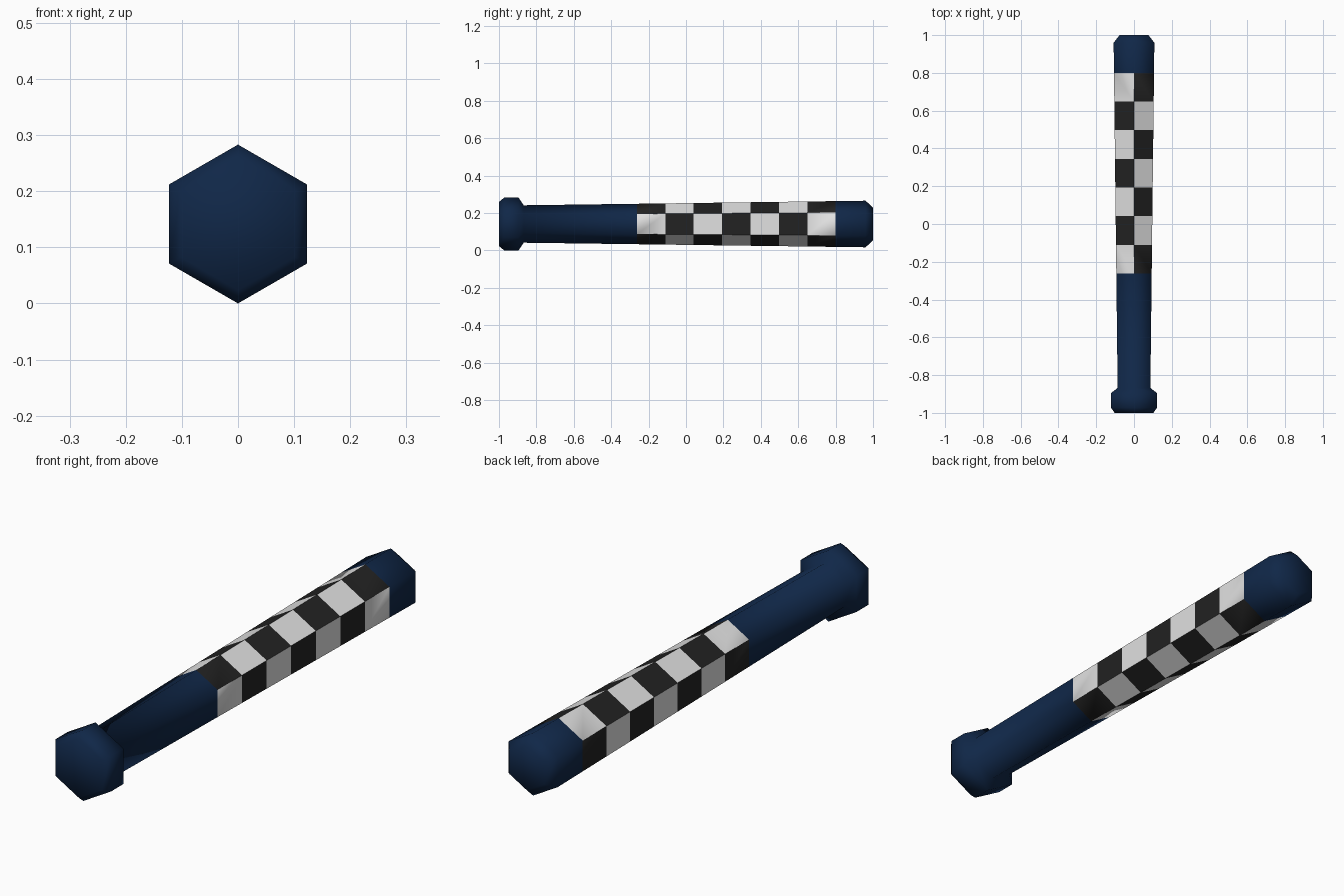
import bpy, bmesh, math

if "Cube" in bpy.data.objects:
    bpy.data.objects.remove(bpy.data.objects["Cube"])

SIDES = 6
CZ = 0.1415
BANDS = 7
Y0, Y1 = -0.262, 0.8


def material(name, rgb):
    m = bpy.data.materials.new(name)
    m.diffuse_color = (*rgb, 1)
    m.use_nodes = True
    m.node_tree.nodes["Principled BSDF"].inputs["Base Color"].default_value = m.diffuse_color
    return m


navy = material("navy", (0.005, 0.020, 0.064))
white = material("white", (0.76, 0.76, 0.76))
black = material("black", (0.016, 0.016, 0.016))


def taper(y):
    # radius of the slowly widening shaft
    return 0.1 + (y + 0.87) / 1.83 * 0.0245


# lengthwise profile: knob, handle, checkered barrel, cap
profile = [(-1.0, 0.118), (-0.972, 0.1415), (-0.895, 0.1415), (-0.868, 0.1)]
first = len(profile)
for k in range(BANDS + 1):
    y = Y0 + (Y1 - Y0) * k / BANDS
    profile.append((y, taper(y)))
profile += [(0.96, taper(0.96)), (1.0, 0.088)]

# skin hexagonal rings along y
bm = bmesh.new()
rings = []
for y, r in profile:
    ring = []
    for i in range(SIDES):
        a = math.pi / 2 + i * math.tau / SIDES
        ring.append(bm.verts.new((r * math.cos(a), y, CZ + r * math.sin(a))))
    rings.append(ring)

for j in range(len(rings) - 1):
    band = j - first
    for i in range(SIDES):
        n = (i + 1) % SIDES
        f = bm.faces.new((rings[j][i], rings[j][n], rings[j + 1][n], rings[j + 1][i]))
        if 0 <= band < BANDS:
            f.material_index = 1 + (i + band) % 2
bm.faces.new(rings[0])
bm.faces.new(rings[-1])
bmesh.ops.recalc_face_normals(bm, faces=bm.faces)

# smooth skin, crisp where the checks meet
for f in bm.faces:
    f.smooth = True
for e in bm.edges:
    mats = {f.material_index for f in e.link_faces}
    if len(mats) > 1 and abs(e.verts[0].co.y - e.verts[1].co.y) > 0.01:
        e.smooth = False

mesh = bpy.data.meshes.new("bat")
bm.to_mesh(mesh)
bm.free()
for m in (navy, white, black):
    mesh.materials.append(m)
bat = bpy.data.objects.new("bat", mesh)
bpy.context.collection.objects.link(bat)
